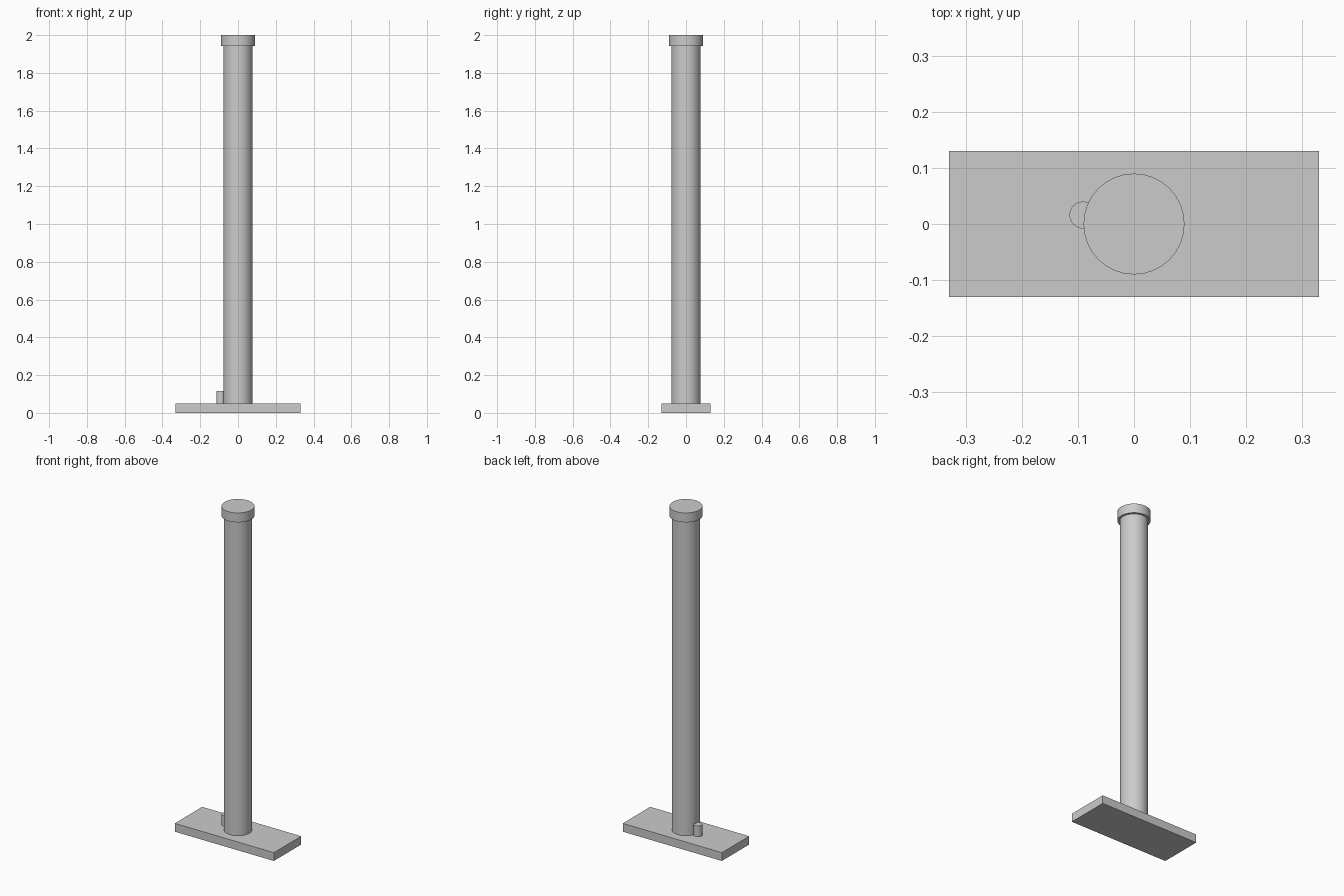
import bpy
import math

cube = bpy.data.objects.get("Cube")
if cube:
    bpy.data.objects.remove(cube, do_unlink=True)

# One plain grey for the whole model
grey = bpy.data.materials.new("plain grey")
grey.use_nodes = True
colour = (0.6, 0.6, 0.6, 1)
grey.diffuse_color = colour
grey.node_tree.nodes["Principled BSDF"].inputs["Base Color"].default_value = colour


def finish(name):
    ob = bpy.context.object
    ob.name = name
    ob.data.materials.append(grey)
    return ob


def cylinder(name, radius, bottom, top, x=0, y=0, sides=32):
    bpy.ops.mesh.primitive_cylinder_add(
        vertices=sides, radius=radius, depth=top - bottom,
        location=(x, y, (bottom + top) / 2))
    bpy.ops.object.shade_smooth_by_angle(angle=math.radians(30))
    return finish(name)


# Flat rectangular foot
base_top = 0.05
bpy.ops.mesh.primitive_cube_add(size=1, location=(0, 0, base_top / 2))
base = finish("base_plate")
base.scale = (0.66, 0.26, base_top)
bpy.ops.object.transform_apply(location=False, rotation=False, scale=True)

# Tall post with a wider cap
cylinder("post", 0.077, base_top, 1.945)
cylinder("cap", 0.09, 1.943, 2.0)

# Small peg standing beside the post
cylinder("side_peg", 0.024, base_top, 0.115, x=-0.091, y=0.016)
